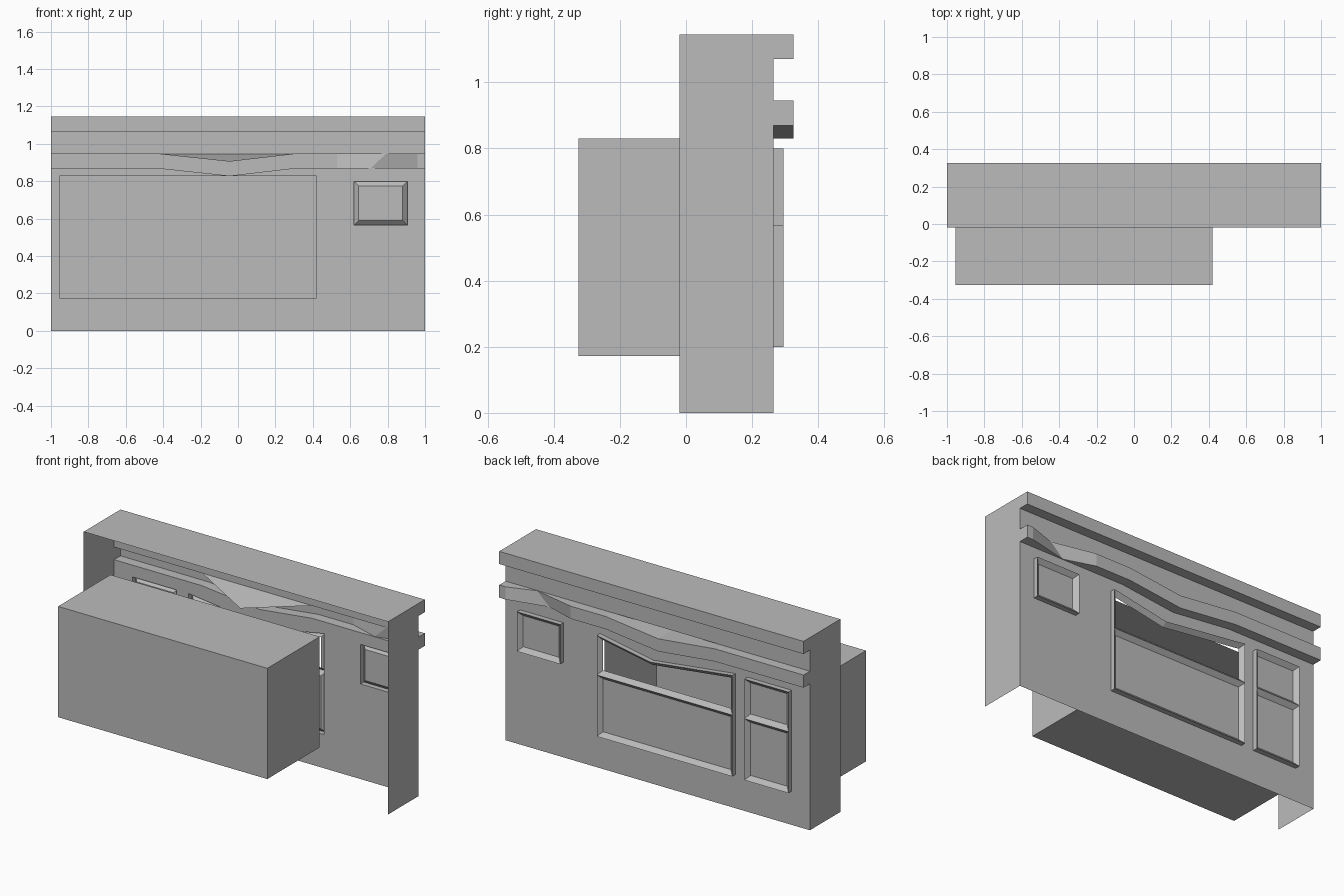
import bpy
import bmesh

if "Cube" in bpy.data.objects:
    bpy.data.objects.remove(bpy.data.objects["Cube"], do_unlink=True)

grey = bpy.data.materials.new("plain grey")
grey.use_nodes = True
grey.diffuse_color = (0.5, 0.5, 0.5, 1)
grey.node_tree.nodes["Principled BSDF"].inputs["Base Color"].default_value = (0.5, 0.5, 0.5, 1)

WALL, LEDGE, FRONT = 0.265, 0.325, -0.02


def finish(name, bm):
    mesh = bpy.data.meshes.new(name)
    bm.to_mesh(mesh)
    bm.free()
    mesh.materials.append(grey)
    obj = bpy.data.objects.new(name, mesh)
    bpy.context.collection.objects.link(obj)
    return obj


def loft(name, stations):
    """Skin a sheet through rows of points, one row per station."""
    bm = bmesh.new()
    rows = [[bm.verts.new(p) for p in row] for row in stations]
    for a, b in zip(rows, rows[1:]):
        for i in range(len(a) - 1):
            bm.faces.new((a[i], a[i + 1], b[i + 1], b[i]))
    return finish(name, bm)


def polygon(name, points):
    bm = bmesh.new()
    bm.faces.new([bm.verts.new(p) for p in points])
    return finish(name, bm)


# Side walls, following the cornice and beam outline
outline = [(FRONT, 0), (WALL, 0), (WALL, 0.87), (LEDGE, 0.87), (LEDGE, 0.945),
           (WALL, 0.945), (WALL, 1.07), (LEDGE, 1.07), (LEDGE, 1.145), (FRONT, 1.145)]
polygon("left_side_wall", [(1, y, z) for y, z in outline])
polygon("right_side_wall", [(-1, y, z) for y, z in reversed(outline)])

# Roof slab, cornice and the wall strip below it
loft("roof_and_cornice", [[(x, y, z) for y, z in outline[5:]] for x in (-1, 1)])

# Sagging beam with a dent near its left end
SAG_X, SAG = -0.045, 0.04


def beam_station(x, drop=0.0, outer=LEDGE, inner_top=WALL, lean=0.0):
    return [(x - lean, WALL, 0.87 - drop), (x - lean, outer, 0.87 - drop),
            (x + lean, outer, 0.945 - drop), (x + lean, inner_top, 0.945 - drop)]


loft("sagging_beam", [
    beam_station(-1), beam_station(-0.42),
    beam_station(SAG_X, drop=SAG, inner_top=0.085),
    beam_station(0.3), beam_station(0.53),
    beam_station(0.75, outer=WALL + 0.003, lean=0.04),
    beam_station(0.96), beam_station(1)])
polygon("crushed_flap", [(-0.42, WALL, 0.945), (0.3, WALL, 0.945), (SAG_X, 0.085, 0.905)])

# Back wall as a grid, with windows raised from it
columns = [-1, -0.88, -0.59, -0.51, -0.42, SAG_X, 0.03, 0.3, 0.38, 0.62, 0.905, 1]
levels = [0, 0.2, 0.565, 0.8, 0.87]
bm = bmesh.new()
grid = [[bm.verts.new((x, WALL, z)) for x in columns] for z in levels]
for low, high in zip(grid, grid[1:]):
    for i in range(len(columns) - 1):
        bm.faces.new((low[i + 1], low[i], high[i], high[i + 1]))


def panel(x0, x1, z0, z1):
    found = []
    for f in bm.faces:
        c = f.calc_center_median()
        if x0 < c.x < x1 and z0 < c.z < z1:
            found.append(f)
    return found


panels = [panel(x0, x1, z0, z1) for x0, x1, z0, z1 in (
    (-0.88, -0.59, 0.2, 0.565), (-0.88, -0.59, 0.565, 0.8),
    (-0.51, 0.38, 0.2, 0.565), (0.62, 0.905, 0.565, 0.8))]
opening = panel(-0.51, 0.38, 0.565, 0.8)
panels.append(opening)


def dip(x, start, low, end, depth):
    if x <= start or x >= end:
        return 0
    return depth * ((x - start) / (low - start) if x < low else (end - x) / (end - low))


# The wall top follows the beam; the middle window head is bent down
for i, x in enumerate(columns):
    grid[4][i].co.z -= dip(x, -0.42, SAG_X, 0.3, SAG)
    grid[3][i].co.z -= dip(x, -0.51, 0.03, 0.38, 0.065)


def push(faces, thickness, y):
    bmesh.ops.inset_region(bm, faces=faces, thickness=thickness, depth=0,
                           use_even_offset=True, use_boundary=True)
    for v in {v for f in faces for v in f.verts}:
        v.co.y = y


push([f for p in panels for f in p], 0.0005, WALL + 0.03)
for p in panels:
    push(p, 0.025, WALL + 0.006)
bmesh.ops.delete(bm, geom=opening, context="FACES")
finish("back_wall_with_windows", bm)

# Large hollow box on the front, open toward the windows
bm = bmesh.new()
bmesh.ops.create_cube(bm, size=1)
for v in bm.verts:
    v.co.x = 0.42 if v.co.x > 0 else -0.955
    v.co.y = 0.167 if v.co.y > 0 else -0.325
    v.co.z = 0.83 if v.co.z > 0 else 0.172
back = [f for f in bm.faces if f.normal.y > 0.5]
bmesh.ops.delete(bm, geom=back, context="FACES")
finish("front_box", bm)
